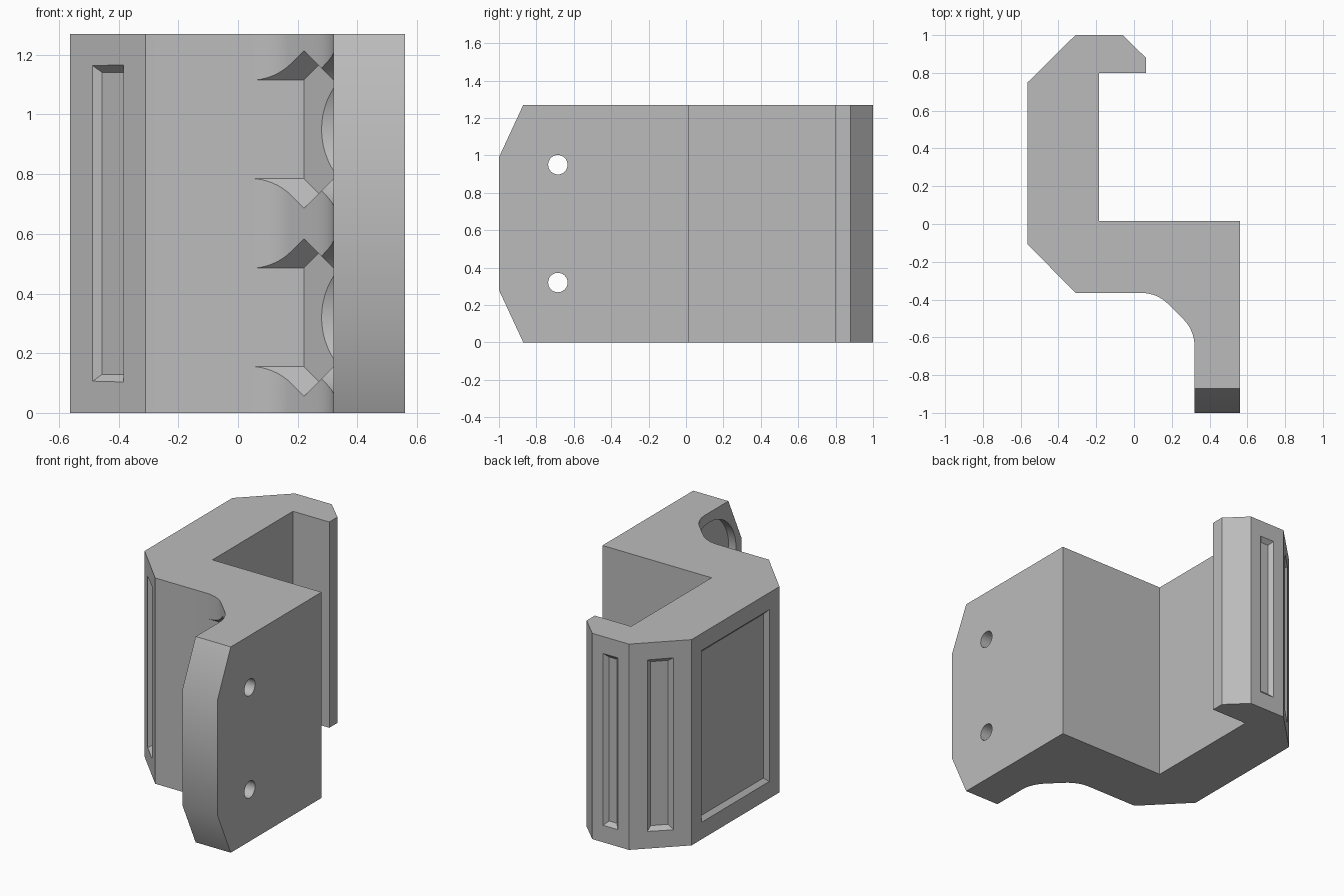
import bpy, bmesh, math
from mathutils import Vector

old = bpy.data.objects.get("Cube")
if old:
    bpy.data.objects.remove(old, do_unlink=True)

H = 1.27                      # bracket height
HOLE_Y, HOLE_Z = -0.685, (0.32, 0.95)

grey = bpy.data.materials.new("plain grey")
grey.use_nodes = True
grey.diffuse_color = (0.5, 0.5, 0.5, 1)
grey.node_tree.nodes["Principled BSDF"].inputs["Base Color"].default_value = (0.5, 0.5, 0.5, 1)


def to_object(name, bm):
    bmesh.ops.recalc_face_normals(bm, faces=bm.faces[:])
    mesh = bpy.data.meshes.new(name)
    bm.to_mesh(mesh)
    bm.free()
    mesh.materials.append(grey)
    ob = bpy.data.objects.new(name, mesh)
    bpy.context.collection.objects.link(ob)
    return ob


def prism(name, outline, axis, start, length):
    """Extrude a closed outline along z or x."""
    bm = bmesh.new()
    if axis == "z":
        verts = [bm.verts.new((a, b, start)) for a, b in outline]
        move = Vector((0, 0, length))
    else:
        verts = [bm.verts.new((start, a, b)) for a, b in outline]
        move = Vector((length, 0, 0))
    face = bm.faces.new(verts)
    out = bmesh.ops.extrude_face_region(bm, geom=[face])["geom"]
    bmesh.ops.translate(bm, vec=move, verts=[v for v in out if isinstance(v, bmesh.types.BMVert)])
    return to_object(name, bm)


def hull(name, points):
    bm = bmesh.new()
    for p in points:
        bm.verts.new(p)
    bmesh.ops.convex_hull(bm, input=bm.verts[:])
    bmesh.ops.dissolve_limit(bm, angle_limit=0.01, verts=bm.verts[:], edges=bm.edges[:])
    return to_object(name, bm)


def arc(cx, cy, r, a0, a1, steps):
    angles = [math.radians(a0 + (a1 - a0) * i / steps) for i in range(steps + 1)]
    return [(cx + r * math.cos(a), cy + r * math.sin(a)) for a in angles]


def circle(cy, cz, r, steps):
    return arc(cy, cz, r, 0, 360, steps)[:-1]


def cut(target, cutter, operation="DIFFERENCE"):
    cutter.hide_render = True
    mod = target.modifiers.new("cut", "BOOLEAN")
    mod.operation, mod.solver, mod.object = operation, "EXACT", cutter
    bpy.context.view_layer.objects.active = target
    bpy.ops.object.modifier_apply(modifier=mod.name)
    bpy.data.objects.remove(cutter, do_unlink=True)


# Bracket body: hooked plan outline with a rounded inner corner
outline = [(-0.563, 0.75), (-0.563, -0.107), (-0.31, -0.365)]
outline += arc(0.04, -0.563, 0.198, 90, 45, 8) + arc(0.122, -0.645, 0.198, 45, 0, 8)
outline += [(0.32, -1), (0.56, -1), (0.56, 0.015), (-0.185, 0.015), (-0.185, 0.8),
            (0.063, 0.8), (0.063, 0.88), (-0.06, 1), (-0.31, 1)]
body = prism("bracket", outline, "z", 0, H)

# Slanted corners of the mounting plate
for flip in (False, True):
    tri = [(-1.13, -0.001 - 0.279), (-1.0, 0.28), (-0.74, -0.28)]
    tri = [(y, H - z if flip else z) for y, z in tri]
    cut(body, prism("corner_cutter", tri, "x", 0.1, 0.7))


# Bevelled recess panels on the outer faces
def recess(x, y, angle, width, depth=0.024, lip=0.02):
    n = Vector((math.cos(math.radians(angle)), math.sin(math.radians(angle)), 0))
    t = Vector((-n.y, n.x, 0))
    pts = []
    for off in (lip, -depth):
        for s in (-1, 1):
            for u in (-1, 1):
                p = Vector((x, y, H / 2)) + n * off + t * s * (width / 2 + off)
                p.z += u * (0.53 + off)
                pts.append(p)
    cut(body, hull("recess_cutter", pts))


recess(-0.4365, -0.236, 225.5, 0.148)
recess(-0.4365, 0.875, 135.4, 0.148)
recess(-0.185, 1.0, 90, 0.10)
recess(-0.563, 0.322, 180, 0.66)

# Screw pockets with chamfered walls, round seats and through holes
half, c = (0.3205, 0.3195, 0.265), 0.1
for z in HOLE_Z:
    pts = []
    for sx in (-1, 1):
        for sy in (-1, 1):
            for sz in (-1, 1):
                for inset in ((0, c, c), (c, 0, c), (c, c, 0), (c / 2, c / 2, c / 2)):
                    pts.append((sx * (half[0] - inset[0]),
                                HOLE_Y + sy * (half[1] - inset[1]),
                                z + sz * (half[2] - inset[2])))
    cut(body, hull("pocket_cutter", pts))
    cut(body, prism("seat_cutter", circle(HOLE_Y, z, 0.26, 64), "x", 0.15, 0.22))
    cut(body, prism("hole_cutter", circle(HOLE_Y, z, 0.052, 32), "x", 0.2, 0.6))

bpy.ops.object.select_all(action="DESELECT")
body.select_set(True)
bpy.context.view_layer.objects.active = body
bpy.ops.object.shade_smooth_by_angle(angle=math.radians(30))
